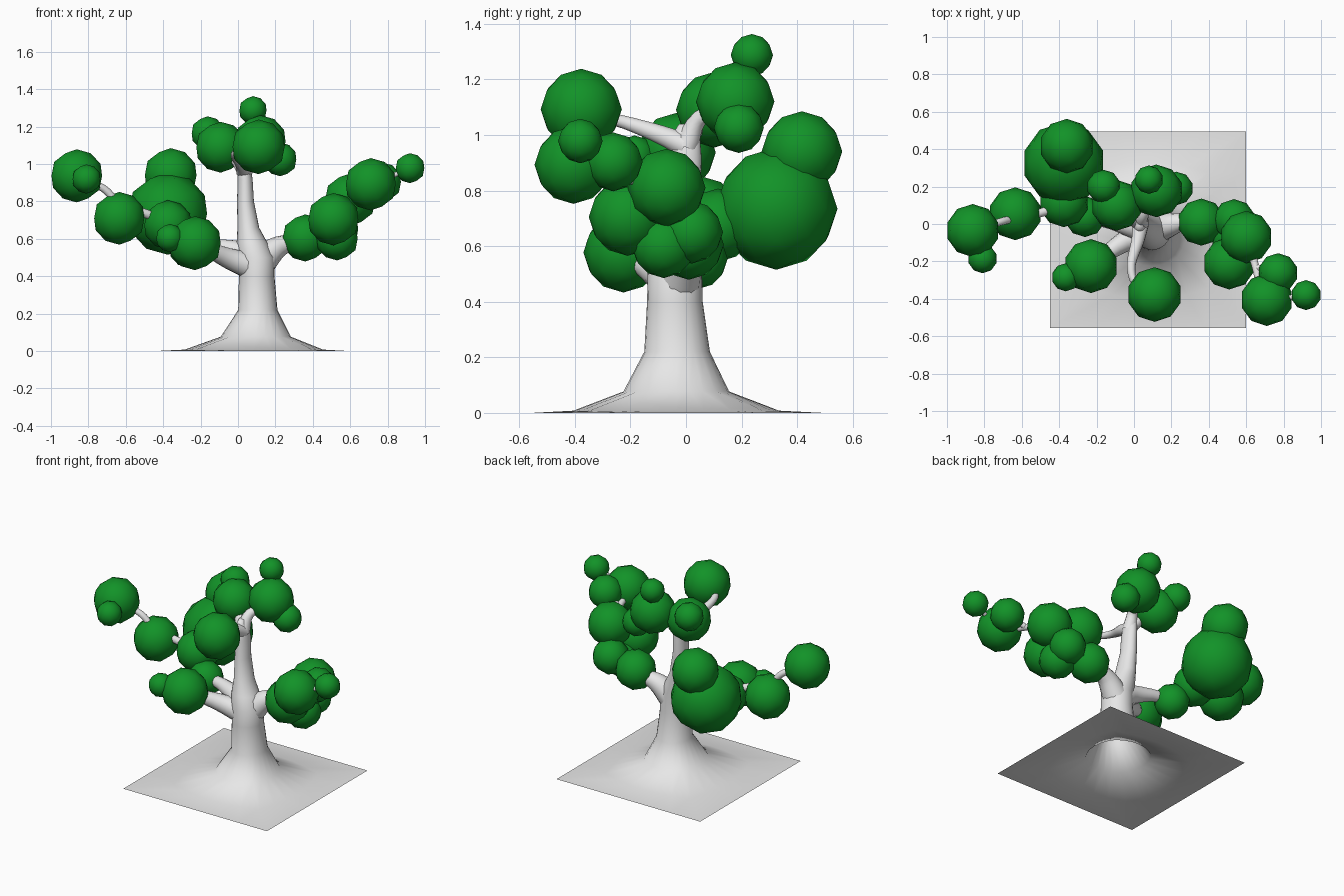
import bpy, bmesh, math
from mathutils import Vector, Matrix

def material(name, rgb):
    m = bpy.data.materials.new(name)
    m.diffuse_color = (*rgb, 1)
    return m

BARK = material("pale_bark", (0.8, 0.8, 0.8))
LEAF = material("leaf_green", (0.006, 0.29, 0.021))

def finish(bm, name, mat):
    me = bpy.data.meshes.new(name)
    bm.to_mesh(me)
    bm.free()
    me.materials.append(mat)
    me.shade_smooth()
    ob = bpy.data.objects.new(name, me)
    bpy.context.collection.objects.link(ob)
    return ob

def loft(name, rings, cap_ends=False):
    """Skin a list of closed rings of points."""
    bm = bmesh.new()
    vs = [[bm.verts.new(p) for p in r] for r in rings]
    n = len(vs[0])
    for a, b in zip(vs, vs[1:]):
        for i in range(n):
            j = (i + 1) % n
            bm.faces.new((a[i], a[j], b[j], b[i]))
    if cap_ends:
        bm.faces.new(vs[-1])
    return finish(bm, name, BARK)

def catmull(pts, steps=4):
    """Smooth path through (x, y, z, radius) points."""
    p = [Vector(q) for q in pts]
    p = [p[0] * 2 - p[1]] + p + [p[-1] * 2 - p[-2]]
    out = []
    for a, b, c, d in zip(p, p[1:], p[2:], p[3:]):
        for s in range(steps):
            t = s / steps
            out.append(0.5 * (2 * b + (c - a) * t + (2 * a - 5 * b + 4 * c - d) * t * t
                              + (3 * b - a - 3 * c + d) * t ** 3))
    return out + [p[-2]]

def branch(name, pts, sides=12):
    path = catmull(pts)
    pos = [q.to_3d() for q in path]
    rings = []
    side = None
    for i, c in enumerate(pos):
        t = (pos[min(i + 1, len(pos) - 1)] - pos[max(i - 1, 0)]).normalized()
        if side is None:
            side = t.orthogonal()
        side = (side - t * side.dot(t)).normalized()
        up = t.cross(side)
        rings.append([c + path[i].w * (side * math.cos(k * math.tau / sides)
                                       + up * math.sin(k * math.tau / sides))
                      for k in range(sides)])
    return loft(name, rings, True)

# Trunk flaring out into the square ground sheet, open underneath
# (centre x, centre y, z, half width, half depth, squareness)
profile = [
    (0.075, -0.03, 0.0, 0.525, 0.525, 1.0),
    (0.085, -0.035, 0.008, 0.37, 0.37, 0.45),
    (0.095, -0.035, 0.077, 0.187, 0.19, 0.1),
    (0.106, -0.032, 0.22, 0.105, 0.118, 0),
    (0.10, -0.04, 0.40, 0.095, 0.10, 0),
    (0.098, -0.04, 0.50, 0.098, 0.098, 0),
    (0.075, -0.03, 0.58, 0.082, 0.085, 0),
    (0.055, -0.015, 0.66, 0.058, 0.07, 0),
    (0.04, -0.005, 0.80, 0.045, 0.058, 0),
    (0.038, 0.0, 0.92, 0.04, 0.056, 0),
    (0.03, 0.0, 1.00, 0.033, 0.05, 0),
    (0.03, 0.0, 1.04, 0.018, 0.025, 0),
]
rings = []
for cx, cy, z, rx, ry, sq in profile:
    ring = []
    for i in range(24):
        c, s = math.cos(i * math.tau / 24), math.sin(i * math.tau / 24)
        k = 1 + sq * (1 / max(abs(c), abs(s)) - 1)
        ring.append((cx + rx * c * k, cy + ry * s * k, z))
    rings.append(ring)
loft("trunk_and_ground", rings, True)

# Branches: (x, y, z, radius)
branch("right_branch", [(.11, -.03, .46, .085), (.19, -.005, .54, .065), (.26, .01, .575, .048),
                        (.36, .01, .605, .035), (.5, -.01, .66, .03), (.6, -.07, .8, .025),
                        (.65, -.23, .85, .02), (.71, -.4, .89, .018), (.92, -.375, .975, .01)])
branch("right_twig_back", [(.65, -.23, .85, .018), (.77, -.265, .9, .012)])
branch("right_twig_front", [(.5, -.01, .66, .025), (.51, -.21, .705, .015)])
branch("left_branch", [(.09, -.03, .46, .085), (0, -.02, .53, .06), (-.12, .01, .56, .04),
                       (-.26, .04, .58, .03), (-.37, .12, .68, .028), (-.48, .065, .73, .024),
                       (-.635, .03, .79, .02), (-.72, .01, .87, .02), (-.865, -.035, .935, .012)])
branch("left_twig", [(-.865, -.035, .935, .012), (-.81, -.185, .92, .01)])
branch("left_front_branch", [(.08, -.05, .45, .075), (-.06, -.1, .5, .055),
                             (-.23, -.22, .575, .028), (-.365, -.285, .605, .012)])
branch("left_back_branch", [(-.37, .12, .68, .03), (-.375, .32, .735, .025), (-.36, .42, .94, .012)])
branch("top_back_branch", [(.035, 0, .96, .045), (.05, .05, 1.06, .03), (.12, .18, 1.12, .02),
                           (.08, .24, 1.285, .01)])
branch("top_left_branch", [(.03, 0, .97, .04), (-.03, .05, 1.05, .028), (-.09, .1, 1.09, .02),
                           (-.16, .2, 1.165, .01)])
branch("top_twig", [(.12, .18, 1.12, .015), (.225, .19, 1.025, .01)])
branch("top_front_branch", [(.035, 0, .96, .045), (.02, -.09, 1.0, .035), (-.015, -.22, 1.045, .024),
                            (.01, -.32, 1.07, .02), (.11, -.375, 1.095, .012)])

# Foliage balls: (x, y, z, radius)
right_balls = [(.92, -.38, .978, .08), (.71, -.405, .892, .14), (.77, -.262, .903, .106),
               (.6, -.07, .81, .14), (.51, -.21, .705, .14), (.53, -.08, .6, .115),
               (.535, .02, .65, .113), (.36, .01, .605, .126)]
top_balls = [(.08, .237, 1.287, .076), (.11, -.377, 1.092, .146), (.12, .177, 1.12, .141),
             (.226, .19, 1.025, .09), (-.093, .1, 1.09, .136), (-.162, .2, 1.165, .09)]
left_balls = [(-.862, -.035, .937, .142), (-.81, -.185, .92, .078), (-.635, .055, .71, .141),
              (-.375, .325, .735, .22), (-.36, .417, .94, .145), (-.23, -.225, .577, .144),
              (-.365, -.285, .605, .075), (-.375, .115, .675, .132), (-.262, .04, .555, .11)]
for group, balls in (("right", right_balls), ("top", top_balls), ("left", left_balls)):
    for i, (x, y, z, r) in enumerate(balls):
        bm = bmesh.new()
        bmesh.ops.create_icosphere(bm, subdivisions=2, radius=r,
                                   matrix=Matrix.Translation((x, y, z)))
        finish(bm, f"{group}_foliage_{i + 1}", LEAF)
